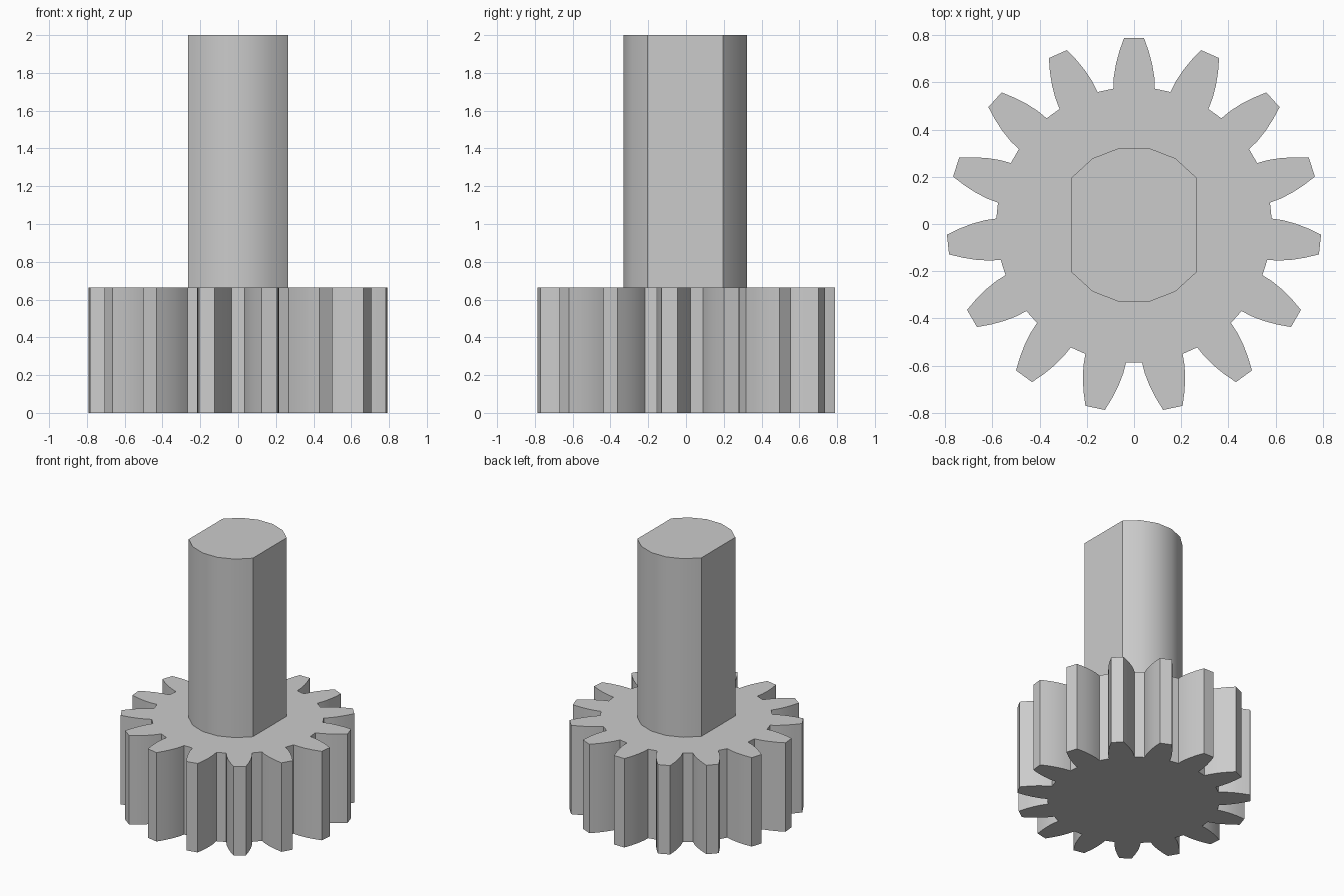
import bpy
import bmesh
from math import cos, sin, radians, atan2, hypot

cube = bpy.data.objects.get("Cube")
if cube:
    bpy.data.objects.remove(cube, do_unlink=True)

CENTRE_Y = -0.004
GEAR_HEIGHT = 0.665
TEETH = 15

grey = bpy.data.materials.new("plain grey")
grey.use_nodes = True
colour = (0.6, 0.6, 0.6, 1)
grey.diffuse_color = colour
grey.node_tree.nodes["Principled BSDF"].inputs["Base Color"].default_value = colour


def polar(radius, angle):
    return radius * cos(angle), radius * sin(angle)


def extrude_profile(name, outline, bottom, top):
    """Closed prism over a counter-clockwise outline."""
    bm = bmesh.new()
    base = bm.faces.new([bm.verts.new((x, y, bottom)) for x, y in outline])
    extruded = bmesh.ops.extrude_face_region(bm, geom=[base], use_keep_orig=True)
    moved = [v for v in extruded["geom"] if isinstance(v, bmesh.types.BMVert)]
    bmesh.ops.translate(bm, verts=moved, vec=(0, 0, top - bottom))
    bmesh.ops.recalc_face_normals(bm, faces=bm.faces)
    mesh = bpy.data.meshes.new(name)
    bm.to_mesh(mesh)
    bm.free()
    mesh.materials.append(grey)
    obj = bpy.data.objects.new(name, mesh)
    bpy.context.collection.objects.link(obj)
    obj.location.y = CENTRE_Y
    bpy.ops.object.select_all(action="DESELECT")
    obj.select_set(True)
    bpy.context.view_layer.objects.active = obj
    bpy.ops.object.shade_smooth_by_angle(angle=radians(30))
    return obj


# Gear: one curved tooth flank (half width, height), mirrored and repeated
flank = [(0.088, 0.577), (0.086, 0.625), (0.077, 0.68), (0.062, 0.736), (0.042, 0.792)]
tooth = flank + [(-x, y) for x, y in reversed(flank)]
gear_outline = []
for i in range(TEETH):
    turn = radians(360 / TEETH * i)
    gear_outline += [polar(hypot(x, y), atan2(y, x) + turn) for x, y in tooth]
extrude_profile("gear", gear_outline, 0, GEAR_HEIGHT)

# Shaft: round bar with two flats, standing in the gear
half_shaft = [polar(0.332, radians(37 + 106 * i / 5)) for i in range(6)]
shaft_outline = half_shaft + [(-x, -y) for x, y in half_shaft]
extrude_profile("shaft", shaft_outline, GEAR_HEIGHT / 2, 2)
